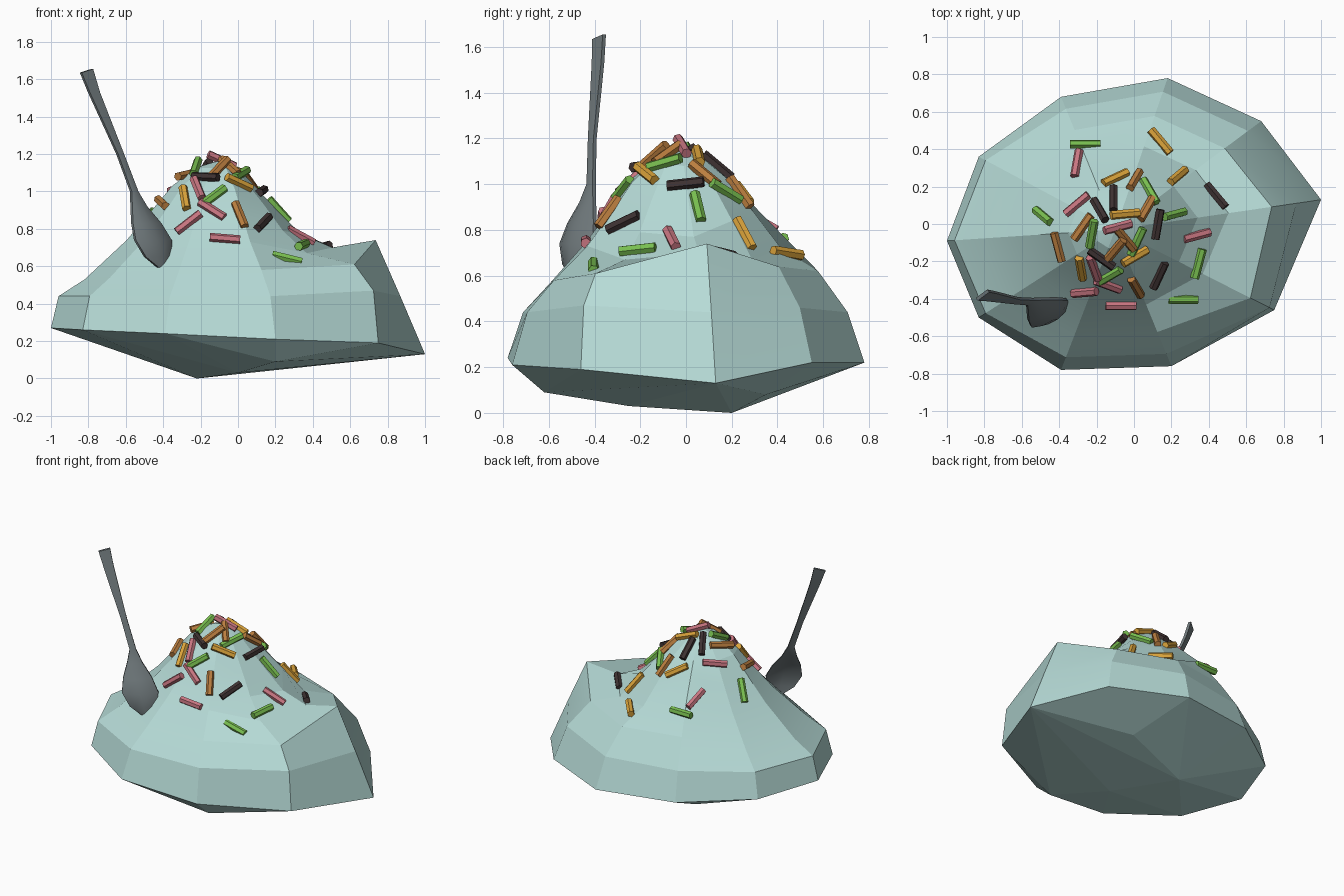
import bpy, bmesh, math
from mathutils import Vector, Matrix
from mathutils.bvhtree import BVHTree

if "Cube" in bpy.data.objects:
    bpy.data.objects.remove(bpy.data.objects["Cube"])


def material(name, rgb):
    m = bpy.data.materials.new(name)
    m.diffuse_color = (*rgb, 1)
    m.use_nodes = True
    m.node_tree.nodes["Principled BSDF"].inputs["Base Color"].default_value = m.diffuse_color
    return m


def make_object(name, bm, mat, smooth=None):
    mesh = bpy.data.meshes.new(name)
    bm.to_mesh(mesh)
    bm.free()
    ob = bpy.data.objects.new(name, mesh)
    bpy.context.collection.objects.link(ob)
    mesh.materials.append(mat)
    if smooth:
        bpy.context.view_layer.objects.active = ob
        ob.select_set(True)
        bpy.ops.object.shade_smooth_by_angle(angle=math.radians(smooth))
        ob.select_set(False)
    return ob


def loft(bm, rings):
    for a, b in zip(rings, rings[1:]):
        n = len(a)
        for i in range(n):
            j = (i + 1) % n
            bm.faces.new((a[i], a[j], b[j], b[i]))


MINT = material("pale_mint", (0.47, 0.71, 0.68))
STEEL = material("steel_grey", (0.16, 0.19, 0.20))

# Mound: ten-sided rim drawn in towards an off-centre peak
rim = [Vector(p) for p in [
    (1, .13, .13), (.68, .55, .22), (.18, .78, .22), (-.39, .68, .24),
    (-.83, .36, .26), (-1, -.09, .27), (-.83, -.5, .26), (-.39, -.78, .24),
    (.2, -.76, .21), (.75, -.46, .19)]]
peak = Vector((-.1, -.03, 1.165))
ts = [.09, .25, .45, .6, .72, .87]
heights = [.44, .57, .74, .89, 1.02, 1.125]
# columns around the raised lip and the hollow behind it, and the fuller back
special = {
    0: [.44, .74, .70, .77, .90, 1.08],
    1: [.46, .64, .67, .84, .97, 1.10],
    2: [.44, .62, .72, .88, 1.01, 1.11],
    3: [.44, .63, .84, .95, 1.04, 1.13],
    4: [.44, .54, .74, .89, 1.02, 1.125],
    5: [.44, .53, .74, .90, 1.03, 1.13],
    6: [.44, .54, .74, .89, 1.02, 1.125],
    8: [.44, .58, .73, .88, 1.01, 1.12],
    9: [.47, .61, .67, .79, .93, 1.09],
}
# columns whose two lowest rings sit further out
spread = {0: (.12, .24), 4: (.05, .2), 5: (.045, .2), 6: (.05, .2), 9: (.03, .15)}
bm = bmesh.new()
rings = [[bm.verts.new(p) for p in rim]]
for k, t in enumerate(ts):
    ring = []
    for i, p in enumerate(rim):
        q = p.lerp(peak, spread[i][k] if i in spread and k < 2 else t)
        q.z = special.get(i, heights)[k]
        ring.append(bm.verts.new(q))
    rings.append(ring)
loft(bm, rings)
top = bm.verts.new(peak)
for i in range(10):
    bm.faces.new((rings[-1][i], rings[-1][(i + 1) % 10], top))
bmesh.ops.recalc_face_normals(bm, faces=bm.faces)
if sum(f.normal.z for f in bm.faces) < 0:
    bmesh.ops.reverse_faces(bm, faces=bm.faces)
tree = BVHTree.FromBMesh(bm)
make_object("mound", bm, MINT, 12)

# Underside: shallow faceted hull below the rim, its lid removed
bm = bmesh.new()
for p in rim + [Vector(p) for p in [(-.22, .2, 0), (0, -.25, .03),
                                    (.2, -.62, .09), (.3, .35, .08)]]:
    bm.verts.new(p)
bmesh.ops.convex_hull(bm, input=bm.verts)
bmesh.ops.recalc_face_normals(bm, faces=bm.faces)
bmesh.ops.delete(bm, geom=[f for f in bm.faces if f.normal.z > 0], context='FACES')
make_object("mound_underside", bm, MINT)

# Sprinkles: x, y and heading in degrees, dropped on to the mound
sprinkles = {
    ("green", (.19, .52, .08)): [
        (-.26, .42, 0), (-.48, .04, -40), (-.22, -.05, 80), (.08, .17, -60),
        (.21, .05, 15), (.01, -.09, 65), (-.13, -.27, 30), (.34, -.21, 75), (.26, -.4, 0)],
    ("pink", (.58, .18, .22)): [
        (-.3, .32, 80), (-.3, .1, 40), (-.09, -.02, 15), (.33, -.06, 15),
        (-.21, -.23, -70), (-.14, -.32, -20), (-.26, -.36, 5), (-.07, -.43, 0)],
    ("dark_brown", (.05, .033, .033)): [
        (.44, .15, -50), (-.11, .13, 90), (-.18, .07, -60), (.12, 0, 80),
        (-.17, -.18, -35), (.13, -.27, 65)],
    ("orange", (.50, .21, .05)): [
        (0, .23, 60), (.06, .08, 60), (-.27, -.02, 55), (-.4, -.12, -75),
        (-.1, -.13, 50), (-.05, -.08, -50), (.01, -.33, -60)],
    ("golden_yellow", (.73, .38, .045)): [
        (.14, .44, -50), (.23, .25, 40), (-.1, .24, 25), (-.05, .05, 5),
        (0, -.17, 30), (-.28, -.23, -80)],
}
for (name, rgb), places in sprinkles.items():
    bm = bmesh.new()
    for x, y, deg in places:
        hit, n, _, _ = tree.ray_cast(Vector((x, y, 3)), Vector((0, 0, -1)))
        c, s = math.cos(math.radians(deg)), math.sin(math.radians(deg))
        along = Vector((c, s, -(n.x * c + n.y * s) / n.z)).normalized()
        side = n.cross(along)
        rot = Matrix((side, n, along)).transposed().to_4x4()
        bmesh.ops.create_cone(bm, cap_ends=True, segments=6, radius1=.024, radius2=.024,
                              depth=.162, matrix=Matrix.Translation(hit + n * .01) @ rot)
    make_object(name + "_sprinkles", bm, material(name, rgb))

# Spoon: handle and bowl lofted along stations (x, y, z, half width, bulge)
stations = [
    (-.81, -.38, 1.645, .038, 0), (-.77, -.385, 1.53, .034, 0), (-.63, -.41, 1.2, .02, 0),
    (-.555, -.415, 1.0, .022, .004), (-.53, -.43, .92, .05, .012), (-.49, -.455, .83, .095, .028),
    (-.455, -.475, .74, .12, .036), (-.425, -.48, .65, .09, .026), (-.4, -.48, .59, .03, .008)]
wide = Vector((.8, .6, 0))
face = Vector((.6, -.8, 0))
bm = bmesh.new()
rings = []
for x, y, z, w, bulge in stations:
    section = [(-1, -.009, 0), (0, -.009, 1), (1, -.009, 0), (1, .009, 0),
               (.6, .009, .7), (0, .009, 1), (-.6, .009, .7), (-1, .009, 0)]
    rings.append([bm.verts.new(Vector((x, y, z + (.01 * u if z > 1.6 else 0)))
                               + wide * u * w + face * (v + b * bulge))
                  for u, v, b in section])
loft(bm, rings)
bm.faces.new(rings[0])
bm.faces.new(rings[-1])
bmesh.ops.recalc_face_normals(bm, faces=bm.faces)
make_object("spoon", bm, STEEL, 40)
